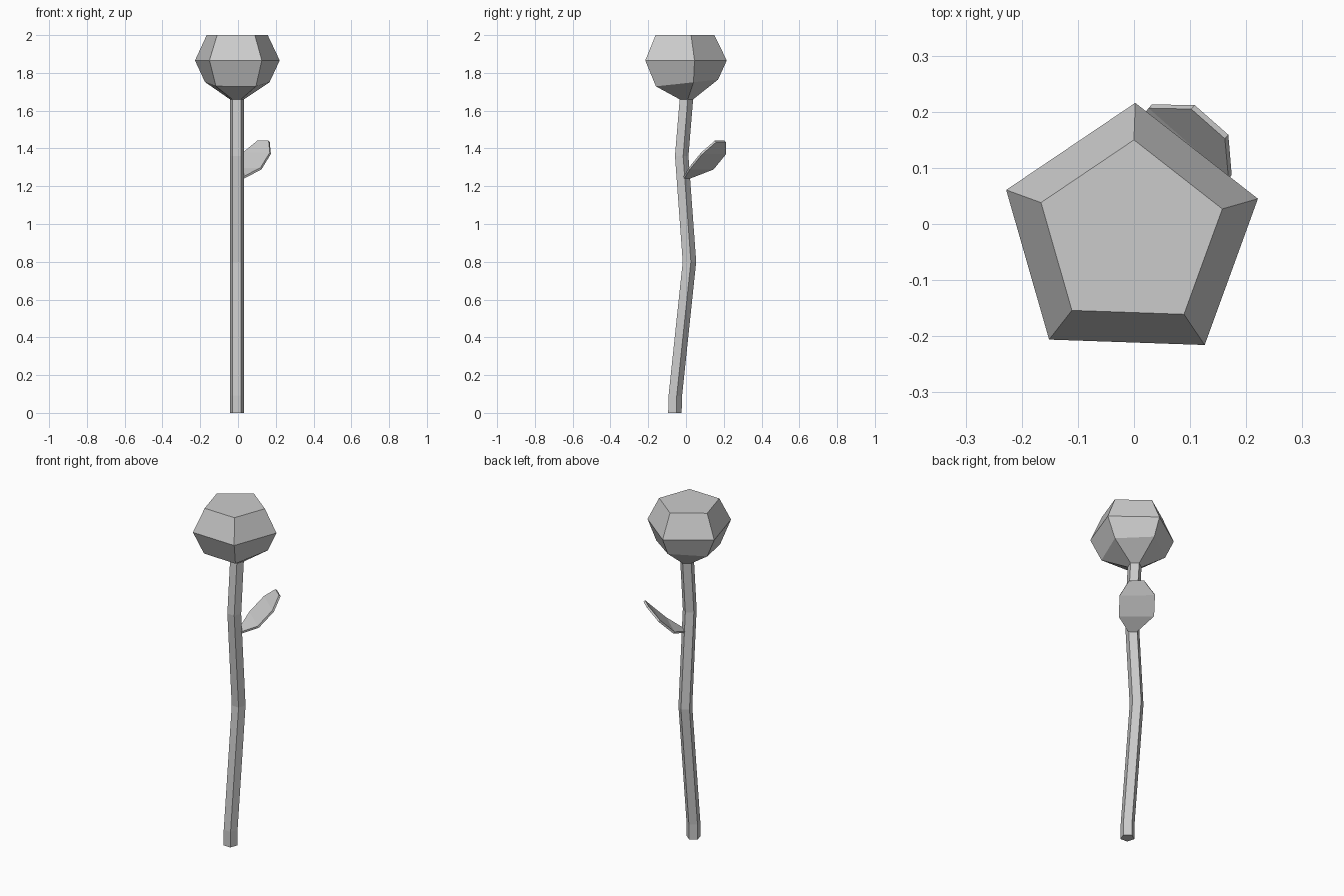
import bpy, bmesh
from math import sin, cos, radians

if "Cube" in bpy.data.objects:
    bpy.data.objects.remove(bpy.data.objects["Cube"])


def make_object(name, bm):
    bmesh.ops.recalc_face_normals(bm, faces=bm.faces)
    mesh = bpy.data.meshes.new(name)
    bm.to_mesh(mesh)
    bm.free()
    obj = bpy.data.objects.new(name, mesh)
    bpy.context.collection.objects.link(obj)
    return obj


def pentagon_loft(name, rings):
    """Skin pentagons given as (y, z, radius, tilt) and cap both ends."""
    bm = bmesh.new()
    loops = []
    for y, z, r, tilt in rings:
        loop = []
        for k in range(5):
            a = radians(88 + 72 * k)
            dx, dy = r * cos(a), r * sin(a)
            loop.append(bm.verts.new((-0.006 + dx, y + dy, z + tilt * dy)))
        loops.append(loop)
    for lo, hi in zip(loops, loops[1:]):
        for k in range(5):
            n = (k + 1) % 5
            bm.faces.new((lo[k], lo[n], hi[n], hi[k]))
    bm.faces.new(loops[0][::-1])
    bm.faces.new(loops[-1])
    return make_object(name, bm)


# Crooked stem
pentagon_loft("stem", [
    (-0.062, 0.0, 0.039, 0),
    (-0.060, 0.09, 0.039, -0.05),
    (0.015, 0.80, 0.039, 0),
    (-0.026, 1.36, 0.039, 0),
    (-0.001, 1.663, 0.039, 0),
])

# Faceted flower head
pentagon_loft("bloom", [
    (-0.001, 1.66, 0.039, 0),
    (-0.010, 1.745, 0.18, 0.11),
    (-0.020, 1.866, 0.236, 0),
    (-0.020, 2.0, 0.170, 0),
])

# Curved leaf: centre line points with half width, widened sideways
bm = bmesh.new()
rows = []
for x, y, z, w in [(0.012, 0.003, 1.245, 0.022), (0.050, 0.080, 1.293, 0.095),
                   (0.100, 0.147, 1.375, 0.095), (0.135, 0.182, 1.437, 0.040)]:
    rows.append([bm.verts.new((x + s * w * 0.75, y - s * w * 0.66, z))
                 for s in (-1, 1)])
for a, b in zip(rows, rows[1:]):
    bm.faces.new((a[0], a[1], b[1], b[0]))
leaf = make_object("leaf", bm)
thick = leaf.modifiers.new("thickness", 'SOLIDIFY')
thick.thickness = 0.012
thick.offset = 0
